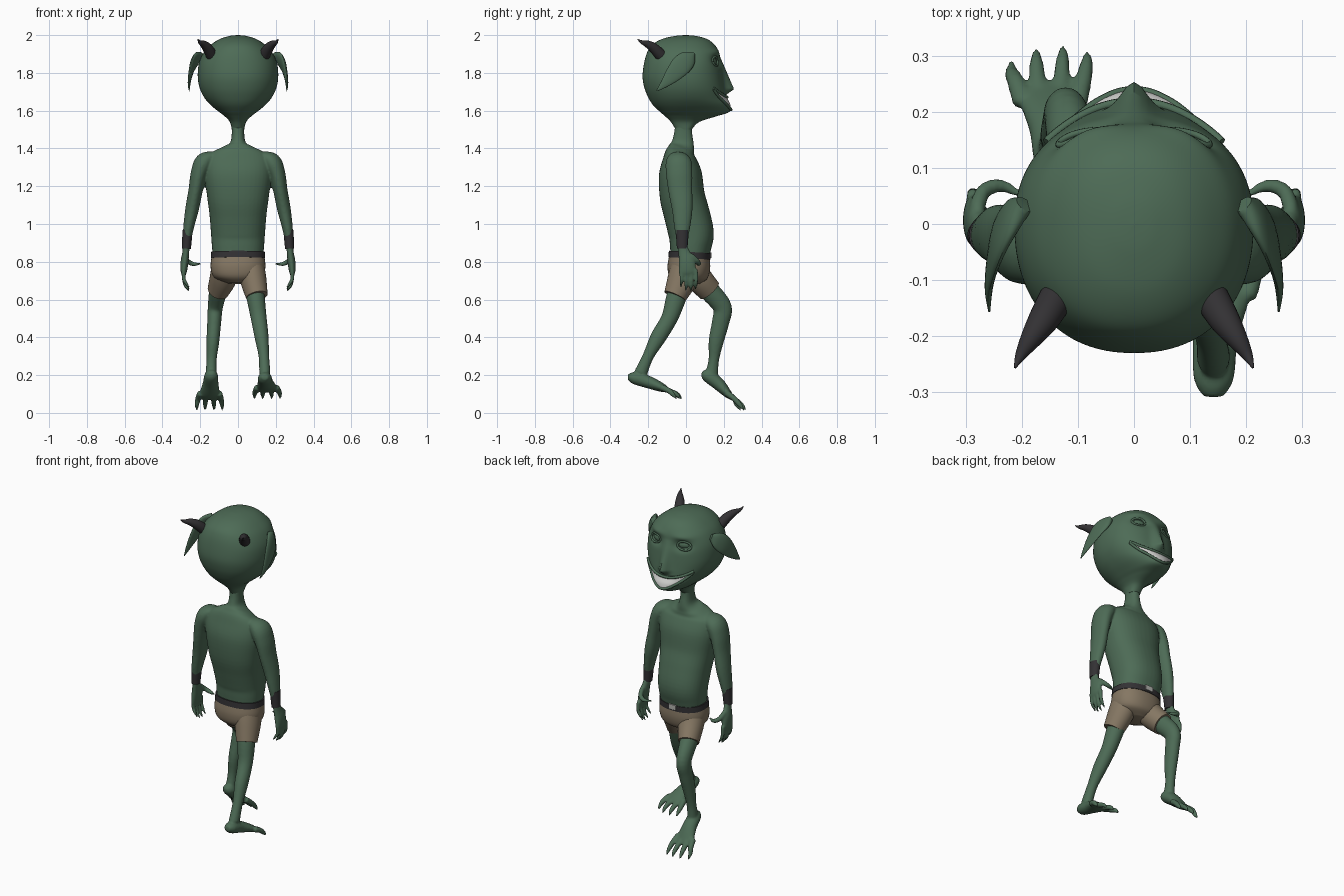
import bpy, bmesh, math
from mathutils import Vector

if "Cube" in bpy.data.objects:
    bpy.data.objects.remove(bpy.data.objects["Cube"])


def material(name, rgb):
    m = bpy.data.materials.new(name)
    m.diffuse_color = (*rgb, 1)
    m.use_nodes = True
    m.node_tree.nodes["Principled BSDF"].inputs["Base Color"].default_value = m.diffuse_color
    return m


SKIN = material("green skin", (0.075, 0.148, 0.093))
CLOTH = material("tan cloth", (0.235, 0.185, 0.125))
DARK = material("dark leather", (0.033, 0.031, 0.034))
TEETH = material("teeth white", (0.72, 0.72, 0.70))
METAL = material("buckle grey", (0.45, 0.45, 0.43))


def spline(rows, n):
    """Catmull-Rom through rows of numbers."""
    out = []
    for i in range(len(rows) - 1):
        a, b, c, d = rows[max(i - 1, 0)], rows[i], rows[i + 1], rows[min(i + 2, len(rows) - 1)]
        for k in range(n):
            t = k / n
            out.append([0.5 * (2 * q + (r - p) * t + (2 * p - 5 * q + 4 * r - s) * t * t
                        + (3 * q - p - 3 * r + s) * t ** 3) for p, q, r, s in zip(a, b, c, d)])
    out.append(list(rows[-1]))
    return out


def build(name, rings, mat, closed=True, caps=True):
    """Skin a list of point rings into a mesh object."""
    bm = bmesh.new()
    vs = [[bm.verts.new(p) for p in ring] for ring in rings]
    n = len(vs[0])
    for a, b in zip(vs, vs[1:]):
        for i in range(n if closed else n - 1):
            j = (i + 1) % n
            bm.faces.new((a[i], a[j], b[j], b[i]))
    if caps:
        bm.faces.new(vs[0])
        bm.faces.new(vs[-1])
    bmesh.ops.recalc_face_normals(bm, faces=bm.faces)
    me = bpy.data.meshes.new(name)
    bm.to_mesh(me)
    bm.free()
    me.materials.append(mat)
    ob = bpy.data.objects.new(name, me)
    bpy.context.collection.objects.link(ob)
    return ob


def tube(name, rows, mat=SKIN, side=1, sub=5, seg=24, power=2.0):
    """Tube through rows (x, y, z, radius across, radius front-back)."""
    rows = spline([(r[0] * side, *r[1:4], r[-1]) for r in rows], sub)
    rings = []
    for i, r in enumerate(rows):
        t = Vector(rows[min(i + 1, len(rows) - 1)][:3]) - Vector(rows[max(i - 1, 0)][:3])
        t.normalize()
        u = Vector((1, 0, 0))
        u = (u - t * u.dot(t)).normalized()
        v = t.cross(u)
        ring = []
        for k in range(seg):
            a = 2 * math.pi * k / seg
            c, s = math.cos(a), math.sin(a)
            c = math.copysign(abs(c) ** (2 / power), c)
            s = math.copysign(abs(s) ** (2 / power), s)
            ring.append(Vector(r[:3]) + u * c * max(r[3], .001) + v * s * max(r[4], .001))
        rings.append(ring)
    return build(name, rings, mat)


# Torso and neck
skin = [tube("torso", [
    (0, -.013, 1.54, .035, .044), (0, -.015, 1.48, .033, .048), (0, -.018, 1.425, .045, .06),
    (0, -.025, 1.395, .10, .07), (0, -.033, 1.355, .165, .085), (0, -.03, 1.27, .178, .113),
    (0, -.02, 1.15, .164, .119), (0, .005, 1.05, .151, .121), (0, .027, .95, .143, .12),
    (0, .024, .88, .138, .11), (0, .018, .82, .132, .1)], seg=40, power=2.3)]

# Arms, hands and wristbands
for s in (1, -1):
    skin.append(tube("arm", [
        (.12, -.035, 1.36, .025, .045), (.175, -.038, 1.33, .05, .068), (.205, -.036, 1.27, .045, .07),
        (.224, -.03, 1.18, .038, .064), (.243, -.02, 1.08, .036, .055), (.262, -.02, .98, .028, .042),
        (.272, -.02, .9, .021, .026), (.276, -.012, .855, .018, .03), (.283, .004, .8, .021, .044),
        (.287, .008, .75, .017, .046), (.287, .01, .73, .01, .04)], side=s))
    for k in range(4):
        y, drop = -.027 + .026 * k, (.02, .004, 0, .012)[k]
        skin.append(tube("finger", [(.287, y, .76, .012), (.287, y + .004, .71, .0105),
                                    (.277, y + .002, .67 + drop, .0095), (.257, y, .642 + drop, .004)],
                         side=s, seg=12))
    skin.append(tube("thumb", [(.28, .025, .835, .014), (.268, .058, .805, .014),
                               (.236, .068, .788, .012), (.198, .05, .79, .005)], side=s, seg=12))
    tube("wristband", [(.267, -.02, .967, .027, .035), (.273, -.02, .87, .024, .028)], DARK, s, sub=1)

# Legs in mid stride: the -x leg forward, the +x leg back
skin.append(tube("front_leg", [
    (-.08, .03, .75, .055, .06), (-.105, .125, .645, .048, .055), (-.12, .192, .56, .04, .05),
    (-.126, .183, .48, .037, .046), (-.133, .16, .38, .034, .04), (-.14, .147, .28, .027, .028),
    (-.142, .135, .2, .03, .035)]))
skin.append(tube("back_leg", [
    (.075, -.015, .73, .055, .06), (.095, -.055, .6, .048, .053), (.11, -.088, .5, .042, .044),
    (.125, -.147, .4, .037, .042), (.137, -.2, .3, .028, .03), (.142, -.24, .21, .03, .035)]))
skin.append(tube("front_foot", [
    (-.142, .088, .218, .015, .012), (-.142, .11, .2, .035, .032), (-.145, .17, .155, .042, .034),
    (-.15, .222, .1, .055, .022), (-.152, .25, .074, .054, .01)]))
skin.append(tube("back_foot", [
    (.142, -.308, .19, .018, .014), (.142, -.275, .185, .036, .032), (.145, -.2, .163, .041, .033),
    (.153, -.125, .133, .055, .023), (.155, -.09, .117, .054, .01)]))
for k in range(4):
    off, reach = (-.068, -.025, .022, .066)[k], (-.004, .005, 0, -.02)[k]
    # each foot has four clawed toes
    skin.append(tube("front_toe", [
        (-.15 - off * .7, .215, .105, .02, .018), (-.152 - off * .9, .255, .075, .016, .015),
        (-.152 - off, .29 + reach, .042, .012, .013), (-.152 - off, .312 + reach, .013, .004, .004)], seg=12))
    skin.append(tube("back_toe", [
        (.153 + off * .7, -.13, .135, .02, .018), (.155 + off * .9, -.09, .117, .016, .015),
        (.156 + off, -.05 + reach, .098, .012, .013), (.156 + off, -.027 + reach, .073, .004, .004)], seg=12))

# Fuse all skin parts into one smooth body
bpy.ops.object.select_all(action='DESELECT')
for ob in skin:
    ob.select_set(True)
bpy.context.view_layer.objects.active = skin[0]
bpy.ops.object.join()
body = skin[0]
body.name = "body"
rm = body.modifiers.new("fuse", 'REMESH')
rm.mode, rm.voxel_size, rm.use_smooth_shade = 'VOXEL', .006, True
sm = body.modifiers.new("soften", 'SMOOTH')
sm.factor, sm.iterations = .5, 5
bpy.ops.object.modifier_apply(modifier="fuse")
bpy.ops.object.modifier_apply(modifier="soften")

# Shorts, belt and buckle
tube("shorts_seat", [(0, .018, .83, .139, .107), (0, .015, .77, .145, .113), (0, .01, .715, .125, .1),
                     (0, .008, .685, .05, .06)], CLOTH, seg=40, power=2.3)
tube("shorts_front_leg", [(-.068, .015, .79, .068, .075), (-.078, .065, .715, .072, .072),
                          (-.105, .125, .647, .058, .064)], CLOTH, seg=32)
tube("shorts_back_leg", [(.068, .01, .79, .068, .085), (.08, -.018, .71, .07, .08),
                         (.1, -.058, .618, .058, .061)], CLOTH, seg=32)
tube("belt", [(0, .02, .852, .142, .111), (0, .018, .818, .144, .112)], DARK, sub=1, seg=40, power=2.3)
bpy.ops.mesh.primitive_cube_add(size=1, location=(0, .13, .835))
bpy.context.object.name = "buckle"
bpy.context.object.scale = (.05, .012, .03)
bpy.context.object.data.materials.append(METAL)

# Head: rows of (z, half width, back, front)
HEAD = spline([
    (1.5, .033, -.055, .03), (1.54, .043, -.08, .07), (1.57, .07, -.11, .16), (1.593, .1, -.137, .228),
    (1.63, .145, -.175, .232), (1.67, .179, -.2, .215), (1.72, .203, -.22, .205), (1.78, .213, -.23, .196),
    (1.85, .207, -.222, .186), (1.91, .18, -.205, .174), (1.95, .142, -.178, .15), (1.98, .095, -.125, .11),
    (1.996, .042, -.055, .05), (2.0, .002, -.002, .002)], 8)


def head_point(a, row, out=0.0):
    """Point on the head at angle a from straight ahead, with nose and eye sockets."""
    z, w, back, front = row
    c, s = math.cos(a), math.sin(a)
    x = (w + out) * math.copysign(abs(s) ** .9, s)
    y = (front + out) * c ** .9 if c > 0 else -(out - back) * abs(c) ** .9
    if c > 0:
        nose = max(0, min((1.885 - z) / .165, (z - 1.683) / .03, 1))
        y += .047 * nose * math.exp(-(x / .03) ** 2)
        ex = (abs(x) - .09) / .042
        y -= .026 * math.exp(-ex ** 2 - ((z - 1.862) / .026) ** 2)
        y += .009 * math.exp(-(ex / 1.3) ** 2 - ((z - 1.912) / .018) ** 2)
    return Vector((x, y, z))


def face_point(a, z, out=0.0):
    for p, q in zip(HEAD, HEAD[1:]):
        if p[0] <= z <= q[0]:
            t = (z - p[0]) / (q[0] - p[0])
            return head_point(a, [m + (n - m) * t for m, n in zip(p, q)], out)


build("head", [[head_point(2 * math.pi * k / 128, r) for k in range(128)] for r in HEAD], SKIN)


# Wide grin: a thin strip of teeth framed by two lips
def upper(t):
    return 1.668 + .047 * t * t


def lower(t):
    return 1.608 + .107 * t * t


steps = [i / 24 for i in range(-24, 25)]
build("teeth", [[face_point(t * .82, lower(t) + (upper(t) - lower(t)) * k / 8, .003) for k in range(9)]
                for t in steps], TEETH, closed=False, caps=False)


def bead(name, pts, r):
    """Round bead following points on the face."""
    rings = []
    for i, p in enumerate(pts):
        t = (pts[min(i + 1, len(pts) - 1)] - pts[max(i - 1, 0)]).normalized()
        u = t.cross(Vector((0, .3, 1))).normalized()
        v = t.cross(u)
        rings.append([p + (u * math.cos(k * math.pi / 4) + v * math.sin(k * math.pi / 4)) * r for k in range(8)])
    return build(name, rings, SKIN)


bead("upper_lip", [face_point(t * .83, upper(t) + .003, .003) for t in steps], .008)
bead("lower_lip", [face_point(t * .83, lower(t) - .003, .003) for t in steps], .008)

for s in (1, -1):
    # Eyes: ball in the socket with two lids
    bpy.ops.mesh.primitive_uv_sphere_add(segments=32, ring_count=16, radius=1, location=(s * .09, .142, 1.86))
    eye = bpy.context.object
    eye.name, eye.scale = "eyeball", (.034, .016, .021)
    eye.rotation_euler = (0, 0, -s * .4)
    eye.data.materials.append(SKIN)
    for name, h in (("upper_lid", .026), ("lower_lid", -.022)):
        bead(name, [face_point(s * (.46 + .21 * math.cos(a)), 1.86 + h * math.sin(a), .002)
                    for a in [math.pi * k / 16 for k in range(17)]], .006)
    # Drooping leaf ears
    tube("ear", [(.195, .035, 1.898, .018, .015), (.218, .012, 1.876, .017, .045),
                 (.24, -.025, 1.84, .014, .054), (.253, -.07, 1.79, .01, .042),
                 (.259, -.115, 1.742, .007, .022), (.258, -.155, 1.705, .002, .003)], side=s)
    # Curved horns
    tube("horn", [(.14, -.135, 1.895, .031), (.162, -.172, 1.932, .027), (.184, -.205, 1.953, .019),
                  (.202, -.234, 1.963, .01), (.212, -.256, 1.978, .002)], DARK, s)

# Smooth shading with sharp hems and caps
bpy.ops.object.select_all(action='SELECT')
bpy.context.view_layer.objects.active = body
bpy.ops.object.shade_smooth_by_angle(angle=math.radians(50))
